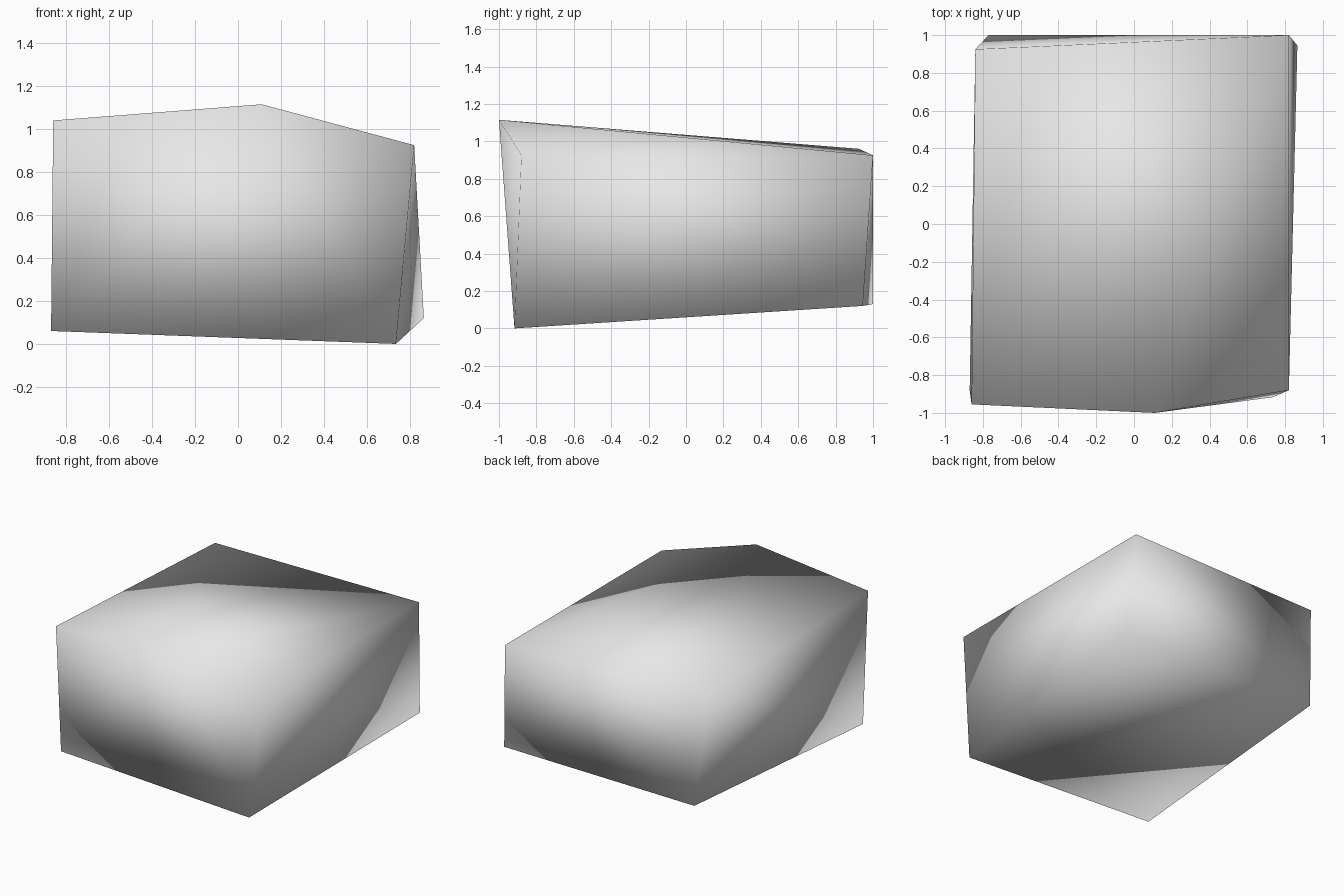
import bpy
import bmesh

# Remove the default cube
default_cube = bpy.data.objects.get("Cube")
if default_cube:
    bpy.data.objects.remove(default_cube, do_unlink=True)

# Plain stone grey
stone = bpy.data.materials.new("stone_grey")
stone.use_nodes = True
grey = (0.8, 0.8, 0.8, 1.0)
stone.diffuse_color = grey
for node in stone.node_tree.nodes:
    if node.type == 'BSDF_PRINCIPLED':
        node.inputs["Base Color"].default_value = grey

# Corners of the blocky rock
front_corners = [
    (-0.86, -0.955, 1.04),   # top right
    (0.11, -1.0, 1.115),     # peak
    (0.82, -0.88, 0.925),    # top left
    (0.735, -0.917, 0.0),    # bottom left
    (-0.87, -0.88, 0.06),    # bottom right
]
back_corners = [
    (-0.84, 0.925, 0.96),    # top right
    (0.82, 1.0, 0.925),      # top left
    (0.865, 0.945, 0.12),    # bottom left
    (-0.77, 1.0, 0.13),      # bottom right
]

# Rock body: convex skin around the corners, smooth all over
bm = bmesh.new()
for corner in front_corners + back_corners:
    bm.verts.new(corner)
bmesh.ops.convex_hull(bm, input=bm.verts[:])
bmesh.ops.recalc_face_normals(bm, faces=bm.faces[:])
for face in bm.faces:
    face.smooth = True

mesh = bpy.data.meshes.new("rock")
bm.to_mesh(mesh)
bm.free()
mesh.materials.append(stone)
rock = bpy.data.objects.new("rock", mesh)
bpy.context.collection.objects.link(rock)
